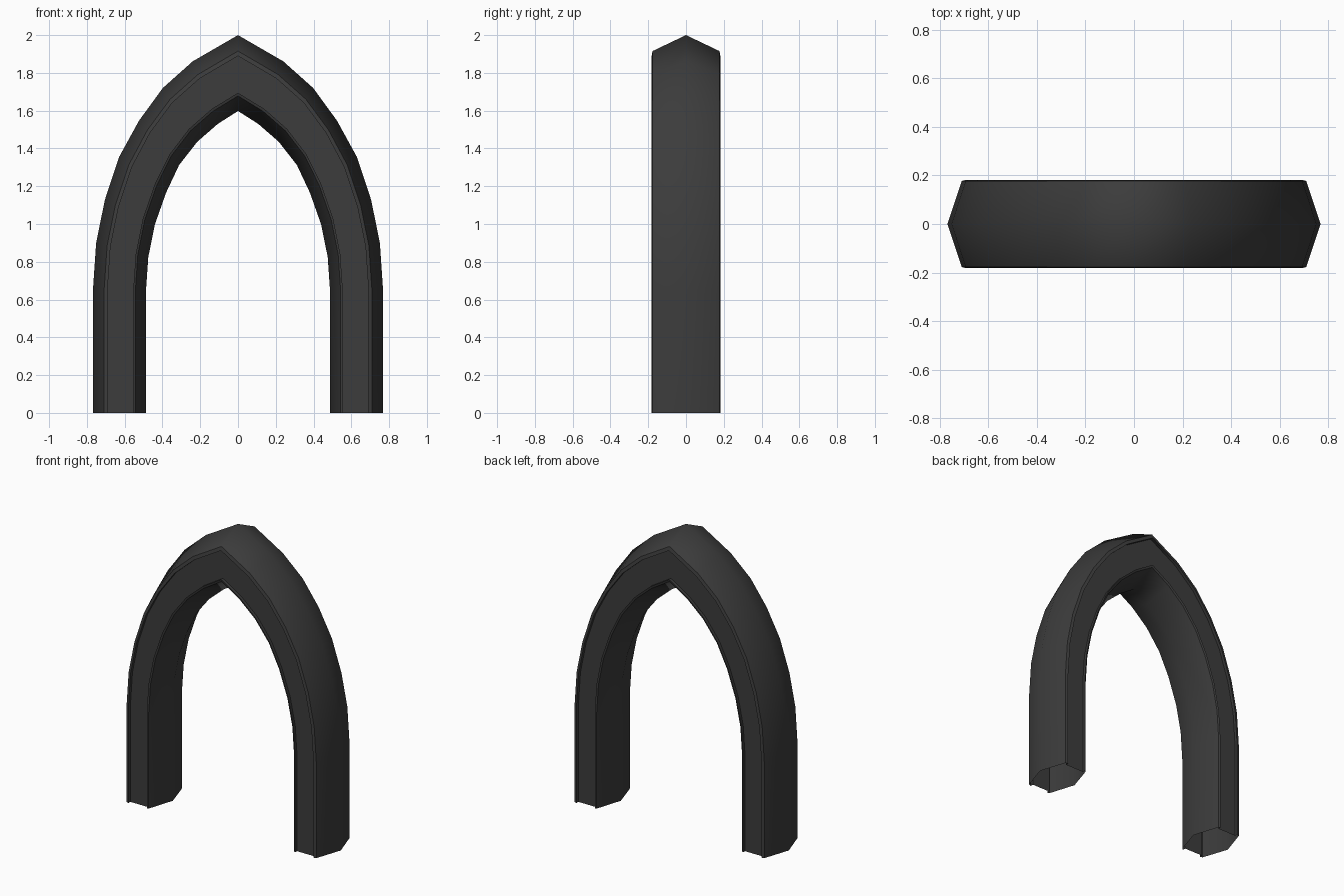
import bpy, bmesh

if "Cube" in bpy.data.objects:
    bpy.data.objects.remove(bpy.data.objects["Cube"])

# Right half of the arch: matching outer and inner ridge points (x, z), foot to apex
outer = [(0.768, 0), (0.768, 0.65), (0.751, 0.90), (0.705, 1.127), (0.63, 1.354),
         (0.524, 1.547), (0.398, 1.72), (0.24, 1.861), (0, 2.0)]
inner = [(0.487, 0), (0.487, 0.65), (0.475, 0.825), (0.44, 0.998), (0.381, 1.165),
         (0.312, 1.312), (0.215, 1.436), (0.107, 1.53), (0, 1.598)]
stations = list(zip(outer, inner))
stations += [((-o[0], o[1]), (-i[0], i[1])) for o, i in reversed(stations[:-1])]

# Cross-section: (fraction from outer to inner ridge, y), with a grooved front face
front = [(0.21, -0.177), (0.275, -0.182), (0.275, -0.162),
         (0.76, -0.162), (0.76, -0.182), (0.80, -0.177)]
back = [(t, -y) for t, y in reversed(front)]
profile = [(0, 0)] + front + [(1, 0)] + back
soft = {0, len(front) + 1}

# Sweep the section along the arch, leaving the feet open
bm = bmesh.new()
rings = [[bm.verts.new((o[0] + (i[0] - o[0]) * t, y, o[1] + (i[1] - o[1]) * t))
          for t, y in profile] for o, i in stations]
n = len(profile)
for a, b in zip(rings, rings[1:]):
    for k in range(n):
        j = (k + 1) % n
        bm.faces.new((a[k], a[j], b[j], b[k])).smooth = True
    # Crisp moulding edges, soft ridges
    for k in range(n):
        if k not in soft:
            bm.edges.get((a[k], b[k])).smooth = False
bmesh.ops.recalc_face_normals(bm, faces=bm.faces)
# Make sure the outer ridge faces point outward
f = min(bm.faces, key=lambda f: -f.calc_center_median().x)
if f.normal.x < 0:
    bmesh.ops.reverse_faces(bm, faces=bm.faces)

mesh = bpy.data.meshes.new("pointed_arch")
bm.to_mesh(mesh)
bm.free()
arch = bpy.data.objects.new("pointed_arch", mesh)
bpy.context.collection.objects.link(arch)

# Dark stone
stone = bpy.data.materials.new("dark_stone")
stone.diffuse_color = (0.045, 0.045, 0.045, 1)
stone.use_nodes = True
stone.node_tree.nodes["Principled BSDF"].inputs["Base Color"].default_value = stone.diffuse_color
mesh.materials.append(stone)
